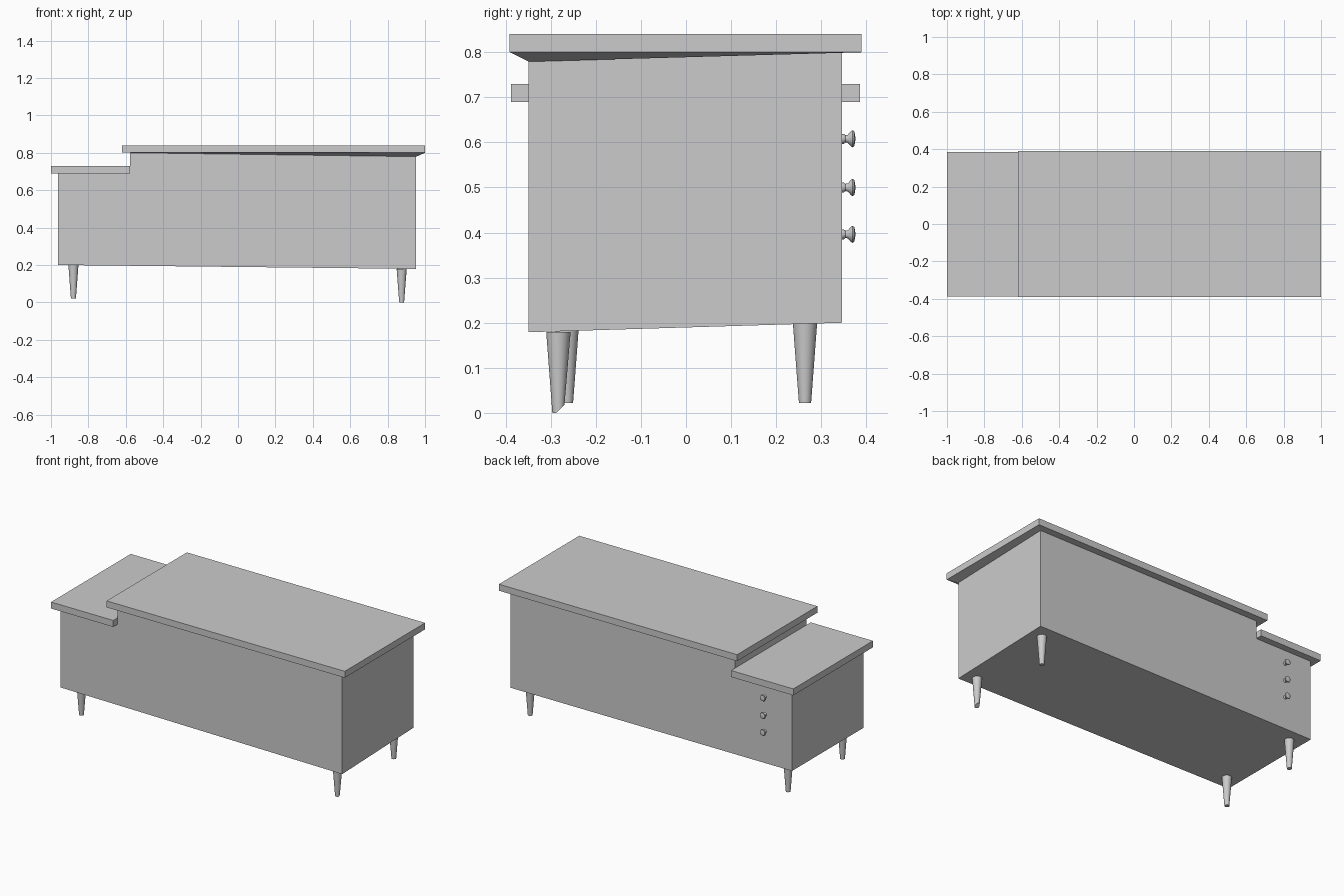
import bpy, bmesh, math
from mathutils import Matrix

old = bpy.data.objects.get("Cube")
if old:
    bpy.data.objects.remove(old, do_unlink=True)

grey = bpy.data.materials.new("light grey")
grey.use_nodes = True
grey.diffuse_color = (0.6, 0.6, 0.6, 1)
grey.node_tree.nodes["Principled BSDF"].inputs["Base Color"].default_value = (0.6, 0.6, 0.6, 1)


def finish(bm, name, smooth=False):
    bmesh.ops.recalc_face_normals(bm, faces=bm.faces)
    mesh = bpy.data.meshes.new(name)
    bm.to_mesh(mesh)
    bm.free()
    mesh.materials.append(grey)
    obj = bpy.data.objects.new(name, mesh)
    bpy.context.collection.objects.link(obj)
    if smooth:
        bpy.ops.object.select_all(action='DESELECT')
        obj.select_set(True)
        bpy.context.view_layer.objects.active = obj
        bpy.ops.object.shade_smooth_by_angle(angle=math.radians(40))
    return obj


def box(x0, x1, y0, y1, z0, z1):
    bm = bmesh.new()
    bmesh.ops.create_cube(bm, size=1)
    for v in bm.verts:
        v.co.x = x1 if v.co.x > 0 else x0
        v.co.y = y1 if v.co.y > 0 else y0
        v.co.z = z1 if v.co.z > 0 else z0
    return bm


LEFT, RIGHT, STEP = -0.963, 0.953, -0.577
FRONT, BACK = -0.349, 0.346
SAG = 0.021  # drop of the sagging front corner

# Stepped cabinet body: side profile pulled from front to back
bm = bmesh.new()
profile = [(LEFT, 0.2), (RIGHT, 0.2), (RIGHT, 0.8), (STEP, 0.8), (STEP, 0.7), (LEFT, 0.7)]
face = bm.faces.new([bm.verts.new((x, FRONT, z)) for x, z in profile])
pulled = bmesh.ops.extrude_face_region(bm, geom=[face])
for v in pulled["geom"]:
    if isinstance(v, bmesh.types.BMVert):
        v.co.y = BACK
for v in bm.verts:
    if v.co.x > 0.9 and v.co.y < 0 and v.co.z < 0.5:
        v.co.z -= SAG
finish(bm, "cabinet_body")

# Main top, its underside drawn down to the sagging corner
bm = box(-0.62, 1, -0.391, 0.389, 0.8, 0.84)
bm.normal_update()
under = [f for f in bm.faces if f.normal.z < -0.9]
bmesh.ops.inset_region(bm, faces=under, thickness=0.03)
for v in under[0].verts:
    right, front = v.co.x > 0, v.co.y < 0
    v.co.x = RIGHT if right else STEP
    v.co.y = FRONT if front else BACK
    if right and front:
        v.co.z -= SAG
finish(bm, "main_top")

# Lower side top
finish(box(-1, STEP, -0.388, 0.386, 0.69, 0.73), "side_top")


# Tapered legs; the sagging one has a chamfered foot
def leg(name, x, y, sagging=False):
    bm = bmesh.new()
    bmesh.ops.create_cone(bm, cap_ends=True, segments=32, radius1=0.0135, radius2=0.027, depth=0.178,
                          matrix=Matrix.Translation((x, y, 0.111)))
    if sagging:
        for v in bm.verts:
            v.co.y -= 0.019
            v.co.z -= SAG
            if v.co.z < 0.05:
                v.co.z = max(0, min(0.02, v.co.y + 0.288))
    finish(bm, name, True)


leg("front_right_leg", -0.88, -0.264)
leg("back_right_leg", -0.88, 0.264)
leg("back_left_leg", 0.875, 0.264)
leg("front_left_leg", 0.875, -0.264, True)

# Turned knobs on the back
KNOB = [(0.011, -0.004), (0.011, 0.004), (0.008, 0.008), (0.009, 0.013),
        (0.017, 0.02), (0.019, 0.023), (0.017, 0.027), (0.009, 0.029), (0, 0.03)]
for i, z in enumerate((0.608, 0.5, 0.396)):
    bm = bmesh.new()
    verts = [bm.verts.new((r, d, 0)) for r, d in KNOB]
    edges = [bm.edges.new(pair) for pair in zip(verts, verts[1:])]
    bmesh.ops.spin(bm, geom=verts + edges, axis=(0, 1, 0), cent=(0, 0, 0),
                   angle=math.tau, steps=24)
    bmesh.ops.remove_doubles(bm, verts=bm.verts, dist=0.0002)
    bmesh.ops.translate(bm, verts=bm.verts, vec=(-0.78, BACK, z))
    finish(bm, f"knob_{i + 1}", True)
